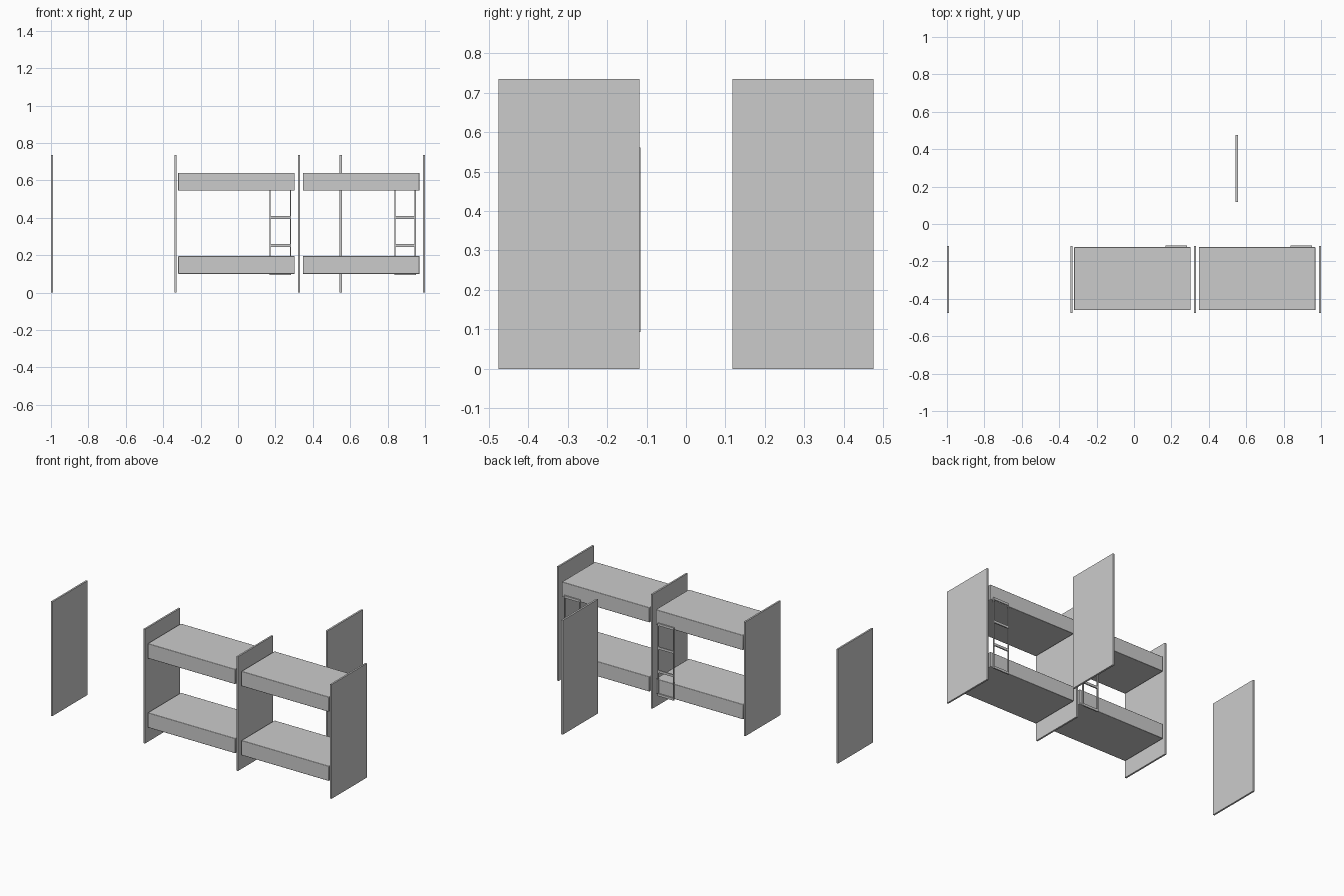
import bpy

if "Cube" in bpy.data.objects:
    bpy.data.objects.remove(bpy.data.objects["Cube"])


def box(name, x, y, z, bevel=0.0):
    """Box from (min, max) ranges, with optional soft edges."""
    bpy.ops.mesh.primitive_cube_add(
        size=1, location=[(r[0] + r[1]) / 2 for r in (x, y, z)])
    ob = bpy.context.object
    ob.name = name
    ob.scale = [r[1] - r[0] for r in (x, y, z)]
    bpy.ops.object.transform_apply(location=False, rotation=False, scale=True)
    if bevel:
        mod = ob.modifiers.new("soft_edges", 'BEVEL')
        mod.width = bevel
        mod.segments = 2
        bpy.ops.object.shade_smooth_by_angle()
    return ob


# Upright partition panels: a front row of four and one loose at the back
HEIGHT = 0.735
FRONT_Y = (-0.475, -0.118)
BACK_Y = (0.118, 0.475)
for i, x in enumerate((-0.9945, -0.335, 0.3265, 0.9945)):
    box(f"partition_{i}", (x - 0.0055, x + 0.0055), FRONT_Y, (0, HEIGHT))
box("partition_back", (0.544, 0.556), BACK_Y, (0, HEIGHT))

# Two bays, each with two bunks and a ladder on the inner side
for bay, dx in enumerate((0, 0.667)):
    for level, z in (("lower", 0.1), ("upper", 0.545)):
        box(f"{level}_bunk_{bay}", (-0.32 + dx, 0.303 + dx),
            (-0.461, -0.1235), (z, z + 0.096), 0.003)

    # Ladder rails and rungs
    left, right = 0.169 + dx, 0.284 + dx
    ladder_y = (-0.1235, -0.1155)
    for side, x in (("left", left), ("right", right - 0.006)):
        box(f"ladder_{side}_rail_{bay}", (x, x + 0.006), ladder_y, (0.093, 0.561))
    for k in range(4):
        z = 0.093 + k * 0.151
        box(f"ladder_rung_{bay}_{k}", (left + 0.006, right - 0.006),
            ladder_y, (z, z + 0.015))
